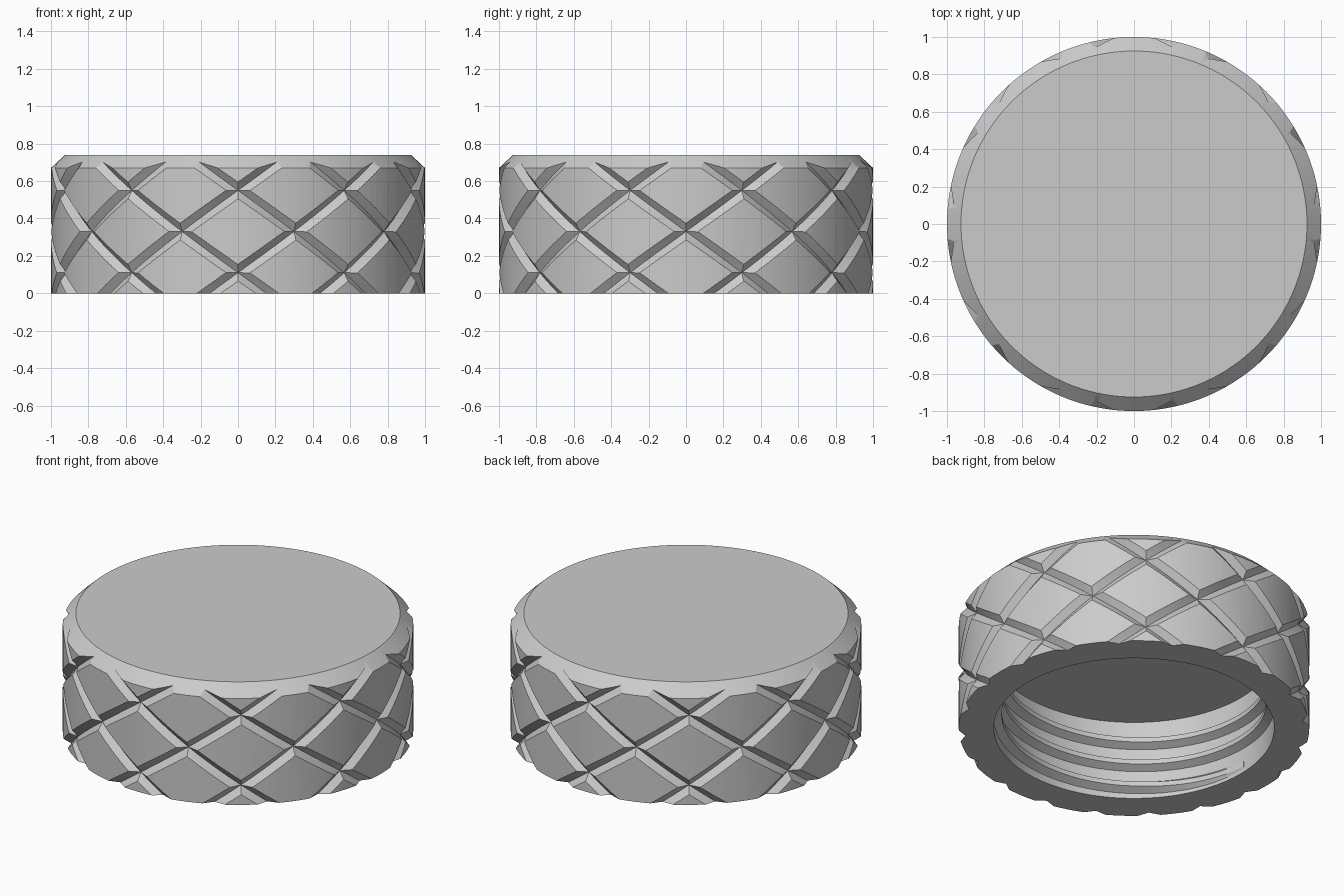
import bpy
import bmesh
import math

SEGMENTS = 144
HEIGHT = 0.74
CAVITY_RADIUS = 0.8
CAVITY_TOP = 0.5

default_cube = bpy.data.objects.get("Cube")
if default_cube:
    bpy.data.objects.remove(default_cube, do_unlink=True)

grey = bpy.data.materials.new("plain grey")
grey.use_nodes = True
grey.diffuse_color = (0.6, 0.6, 0.6, 1)
grey.node_tree.nodes["Principled BSDF"].inputs["Base Color"].default_value = (0.6, 0.6, 0.6, 1)


def polar(r, angle, z):
    return (r * math.cos(angle), r * math.sin(angle), z)


def make_object(name, bm):
    bmesh.ops.recalc_face_normals(bm, faces=bm.faces)
    mesh = bpy.data.meshes.new(name)
    bm.to_mesh(mesh)
    bm.free()
    mesh.materials.append(grey)
    obj = bpy.data.objects.new(name, mesh)
    bpy.context.collection.objects.link(obj)
    return obj


def add_sweep(bm, sections):
    """Skin a list of closed cross-sections and cap both ends."""
    rings = [[bm.verts.new(p) for p in section] for section in sections]
    count = len(rings[0])
    for a, b in zip(rings, rings[1:]):
        for i in range(count):
            j = (i + 1) % count
            bm.faces.new((a[i], a[j], b[j], b[i]))
    bm.faces.new(rings[0])
    bm.faces.new(rings[-1])


def smooth(obj):
    bpy.ops.object.select_all(action="DESELECT")
    obj.select_set(True)
    bpy.context.view_layer.objects.active = obj
    bpy.ops.object.shade_smooth_by_angle(angle=math.radians(25))


# Cap body: chamfered cup turned from a half profile
profile = [(CAVITY_RADIUS, CAVITY_TOP), (CAVITY_RADIUS, 0), (1, 0),
           (1, 0.67), (0.925, HEIGHT)]
bm = bmesh.new()
rings = [[bm.verts.new(polar(r, math.tau * i / SEGMENTS, z)) for i in range(SEGMENTS)]
         for r, z in profile]
for a, b in zip(rings, rings[1:]):
    for i in range(SEGMENTS):
        j = (i + 1) % SEGMENTS
        bm.faces.new((a[i], a[j], b[j], b[i]))
bm.faces.new(rings[0])
bm.faces.new(rings[-1])
cap = make_object("cap_body", bm)

# Diamond grip: ten V-grooves spiralling each way
GROOVES = 10
TWIST = math.radians(18) / 0.22
DEPTH = 0.034
HALF_ANGLE = 0.057
OUTER = 1.05
spread = HALF_ANGLE * (OUTER - 1 + DEPTH) / DEPTH
cutters = []
for direction in (-1, 1):
    bm = bmesh.new()
    for k in range(GROOVES):
        sections = []
        for step in range(61):
            z = -0.053 + 0.9 * step / 60
            angle = -math.pi / 2 + math.tau * k / GROOVES + direction * TWIST * (z - 0.11)
            sections.append([polar(1 - DEPTH, angle, z),
                             polar(OUTER, angle + spread, z),
                             polar(OUTER, angle - spread, z)])
        add_sweep(bm, sections)
    cutter = make_object("groove_cutter", bm)
    cutter.hide_render = True
    cutters.append(cutter)
    cut = cap.modifiers.new("grooves", "BOOLEAN")
    cut.operation = "DIFFERENCE"
    cut.solver = "EXACT"
    cut.object = cutter

bpy.context.view_layer.update()
evaluated = cap.evaluated_get(bpy.context.evaluated_depsgraph_get())
carved = bpy.data.meshes.new_from_object(evaluated)
cap.modifiers.clear()
cap.data = carved
for cutter in cutters:
    bpy.data.objects.remove(cutter, do_unlink=True)
smooth(cap)

# Screw thread: tapered-end helical ridge on the cavity wall
PITCH = 0.145
START, END = 0.05, 0.45
steps = 260
sections = []
for step in range(steps + 1):
    t = step / steps
    z = START + (END - START) * t
    angle = -math.pi / 4 + math.tau * (z - 0.105) / PITCH
    fade = min(1, 20 * t + 0.05, 20 * (1 - t) + 0.05)
    crest = CAVITY_RADIUS - 0.045 * fade
    root = CAVITY_RADIUS + 0.01
    sections.append([polar(root, angle, z - 0.045), polar(crest, angle, z - 0.015),
                     polar(crest, angle, z + 0.015), polar(root, angle, z + 0.045)])
bm = bmesh.new()
add_sweep(bm, sections)
smooth(make_object("inner_thread", bm))
